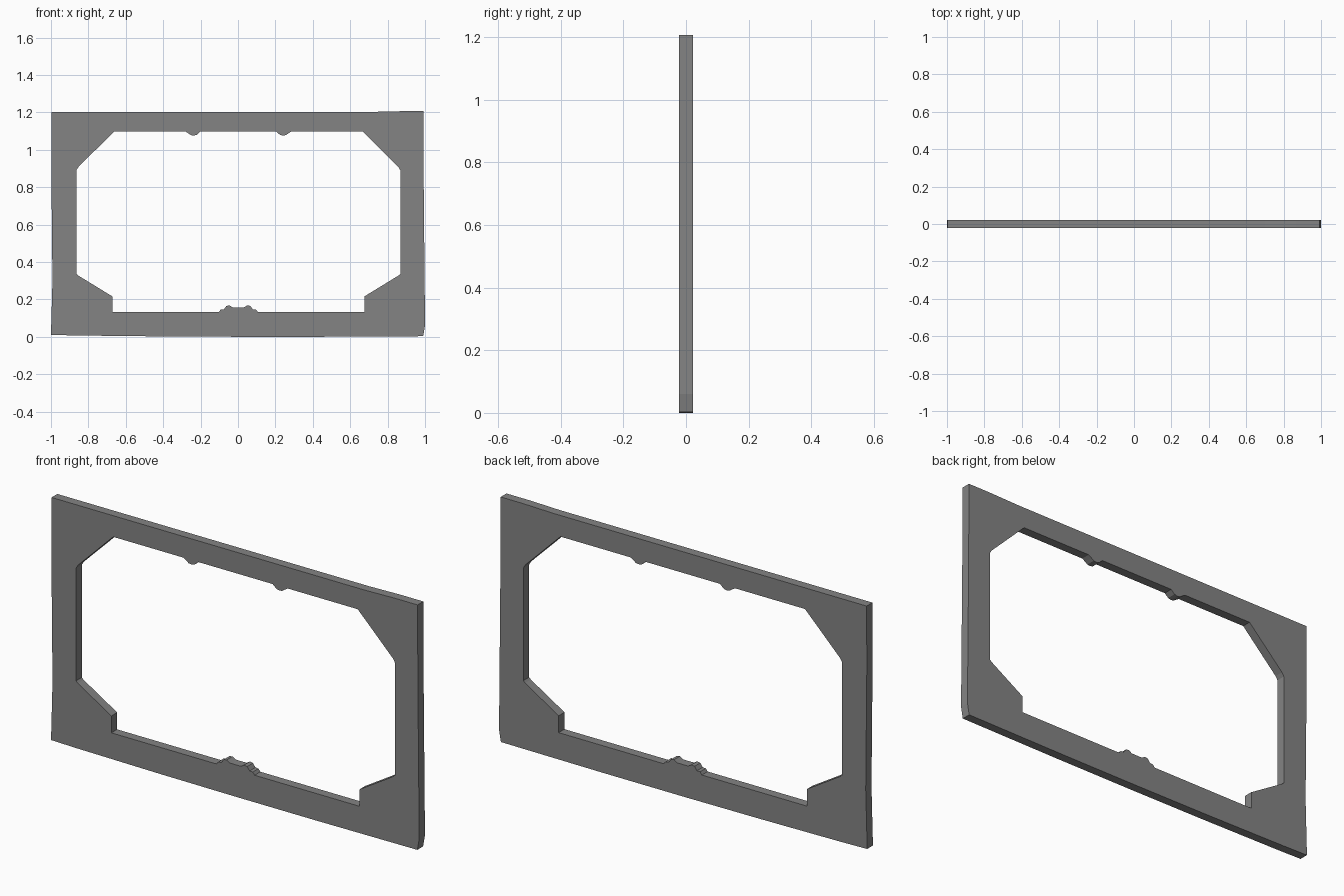
import bpy, bmesh, math

if "Cube" in bpy.data.objects:
    bpy.data.objects.remove(bpy.data.objects["Cube"])

HALF_DEPTH = 0.0224


def mirrored(half, centre=0.0):
    """Close a left-half profile (top centre to bottom centre) with its mirror."""
    return half + [(2 * centre - x, z) for x, z in reversed(half)]


# Outer edge, very slightly irregular like a worn slab
outer = [(-0.997, 1.202), (-0.998, 0.9), (-0.992, 0.3), (-1.0, 0.01),
         (-0.86, 0.007), (-0.42, 0.002), (0.0, 0.0), (0.43, 0.0), (0.99, 0.003),
         (1.0, 0.06), (0.993, 0.8), (0.991, 1.206), (0.87, 1.206), (0.7, 1.202)]

# Opening: chamfered corners, two lugs above and a double-humped lug below
inner = mirrored([
    (-0.20, 1.098), (-0.22, 1.08), (-0.235, 1.076), (-0.252, 1.078),
    (-0.266, 1.088), (-0.282, 1.098),
    (-0.662, 1.098), (-0.853, 0.908), (-0.864, 0.89),
    (-0.864, 0.337), (-0.855, 0.328), (-0.672, 0.216), (-0.672, 0.133),
    (-0.102, 0.133), (-0.092, 0.146), (-0.075, 0.147), (-0.062, 0.165),
    (-0.045, 0.168), (-0.028, 0.157)], centre=0.002)

# Flat curve with a hole, extruded into the plate
curve = bpy.data.curves.new("frame_profile", "CURVE")
curve.dimensions = "2D"
curve.fill_mode = "BOTH"
curve.extrude = HALF_DEPTH
for points in (outer, inner):
    spline = curve.splines.new("POLY")
    spline.points.add(len(points) - 1)
    for p, (x, z) in zip(spline.points, points):
        p.co = (x, z, 0, 1)
    spline.use_cyclic_u = True

frame = bpy.data.objects.new("window_frame", curve)
bpy.context.collection.objects.link(frame)
frame.rotation_euler.x = math.pi / 2
bpy.context.view_layer.objects.active = frame
frame.select_set(True)
bpy.ops.object.convert(target="MESH")
frame = bpy.context.view_layer.objects.active
bpy.ops.object.transform_apply(location=False, rotation=True, scale=False)

# Weld caps to walls and make the shading flat
bm = bmesh.new()
bm.from_mesh(frame.data)
bmesh.ops.remove_doubles(bm, verts=bm.verts, dist=0.0001)
bmesh.ops.recalc_face_normals(bm, faces=bm.faces)
for f in bm.faces:
    f.smooth = False
    f.material_index = 0
bm.to_mesh(frame.data)
bm.free()

# Dark grey finish
dark = bpy.data.materials.new("dark_grey")
dark.diffuse_color = (0.23, 0.23, 0.23, 1)
dark.use_nodes = True
dark.node_tree.nodes["Principled BSDF"].inputs["Base Color"].default_value = dark.diffuse_color
frame.data.materials.clear()
frame.data.materials.append(dark)
